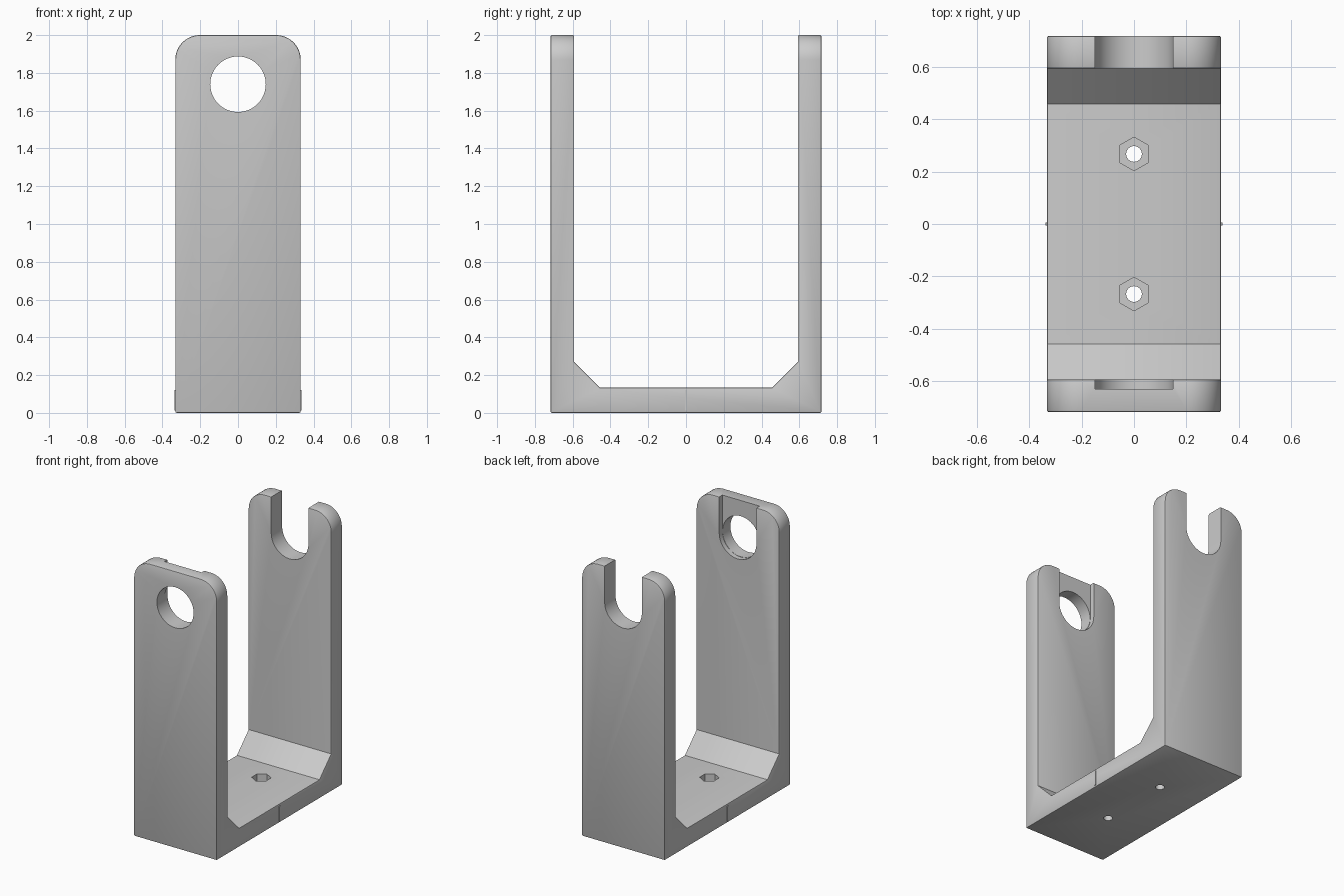
import bpy, bmesh, math
from mathutils import Matrix

if "Cube" in bpy.data.objects:
    bpy.data.objects.remove(bpy.data.objects["Cube"])

HALF_X, HALF_Y, INNER_Y = 0.332, 0.717, 0.592
HOLE_Z, HOLE_R = 1.74, 0.149

grey = bpy.data.materials.new("plain grey")
grey.use_nodes = True
colour = (0.6, 0.6, 0.6, 1)
grey.diffuse_color = colour
grey.node_tree.nodes["Principled BSDF"].inputs["Base Color"].default_value = colour


def make_object(name, bm):
    bmesh.ops.recalc_face_normals(bm, faces=bm.faces)
    mesh = bpy.data.meshes.new(name)
    bm.to_mesh(mesh)
    bm.free()
    obj = bpy.data.objects.new(name, mesh)
    obj.data.materials.append(grey)
    bpy.context.collection.objects.link(obj)
    return obj


def prism(bm, points, direction):
    """Extrude a closed outline along a direction."""
    face = bm.faces.new([bm.verts.new(p) for p in points])
    new = bmesh.ops.extrude_face_region(bm, geom=[face])["geom"]
    bmesh.ops.translate(bm, vec=direction,
                        verts=[v for v in new if isinstance(v, bmesh.types.BMVert)])


def cut(target, bm):
    cutter = make_object("cutter", bm)
    cutter.hide_render = True
    mod = target.modifiers.new("cut", "BOOLEAN")
    mod.operation, mod.solver, mod.object = "DIFFERENCE", "EXACT", cutter
    apply_modifier(target, mod)
    bpy.data.objects.remove(cutter)


def apply_modifier(obj, mod):
    bpy.context.view_layer.objects.active = obj
    bpy.ops.object.modifier_apply(modifier=mod.name)


def slot_cutter(y0, y1):
    """Round-bottomed slot, open at the top."""
    arc = [math.pi + math.pi * i / 24 for i in range(25)]
    outline = [(HOLE_R * math.cos(a), y0, HOLE_Z + HOLE_R * math.sin(a)) for a in arc]
    outline += [(HOLE_R, y0, 2.1), (-HOLE_R, y0, 2.1)]
    bm = bmesh.new()
    prism(bm, outline, (0, y1 - y0, 0))
    return bm


def cylinder_cutter(radius, depth, sides, matrix):
    bm = bmesh.new()
    bmesh.ops.create_cone(bm, cap_ends=True, segments=sides, radius1=radius,
                          radius2=radius, depth=depth, matrix=matrix)
    return bm


# U-shaped bracket with sloped inner corners
half = [(HALF_Y, 0), (HALF_Y, 2), (INNER_Y, 2), (INNER_Y, 0.27), (0.457, 0.135)]
outline = half + [(-y, z) for y, z in reversed(half)]
bm = bmesh.new()
prism(bm, [(-HALF_X, y, z) for y, z in outline], (2 * HALF_X, 0, 0))

# Rounded upper corners of both uprights
corners = [e for e in bm.edges
           if all(v.co.z > 1.99 for v in e.verts)
           and abs(e.verts[0].co.x - e.verts[1].co.x) < 0.01]
bmesh.ops.bevel(bm, geom=corners, offset=0.13, segments=12, profile=0.5, affect="EDGES")
bracket = make_object("bracket", bm)

# Softened outer edges
soft = bracket.modifiers.new("soft edges", "BEVEL")
soft.width, soft.segments = 0.007, 2
soft.limit_method, soft.angle_limit = "ANGLE", math.radians(50)
apply_modifier(bracket, soft)

# Rear open slot, front shallow slot and front round hole
cut(bracket, slot_cutter(0.5, 0.8))
cut(bracket, slot_cutter(-0.628, -0.5))
cut(bracket, cylinder_cutter(HOLE_R - 0.002, 0.4, 48,
    Matrix.Translation((0, -0.66, HOLE_Z)) @ Matrix.Rotation(math.pi / 2, 4, "X")))

# Screw holes with hexagonal nut pockets
for y in (-0.267, 0.267):
    cut(bracket, cylinder_cutter(0.03, 0.6, 24, Matrix.Translation((0, y, 0))))
    cut(bracket, cylinder_cutter(0.064, 0.2, 6, Matrix.Translation((0, y, 0.175))))

# Thin centre marks on both sides of the base
for side, name in ((1, "left_centre_mark"), (-1, "right_centre_mark")):
    bm = bmesh.new()
    bmesh.ops.create_cube(bm, size=1, matrix=Matrix.Translation((side * 0.331, 0, 0.066))
                          @ Matrix.Diagonal((0.012, 0.012, 0.108, 1)))
    make_object(name, bm)

# Smooth shading with sharp edges kept
bpy.ops.object.select_all(action="DESELECT")
bracket.select_set(True)
bpy.context.view_layer.objects.active = bracket
bpy.ops.object.shade_smooth_by_angle(angle=math.radians(30))
